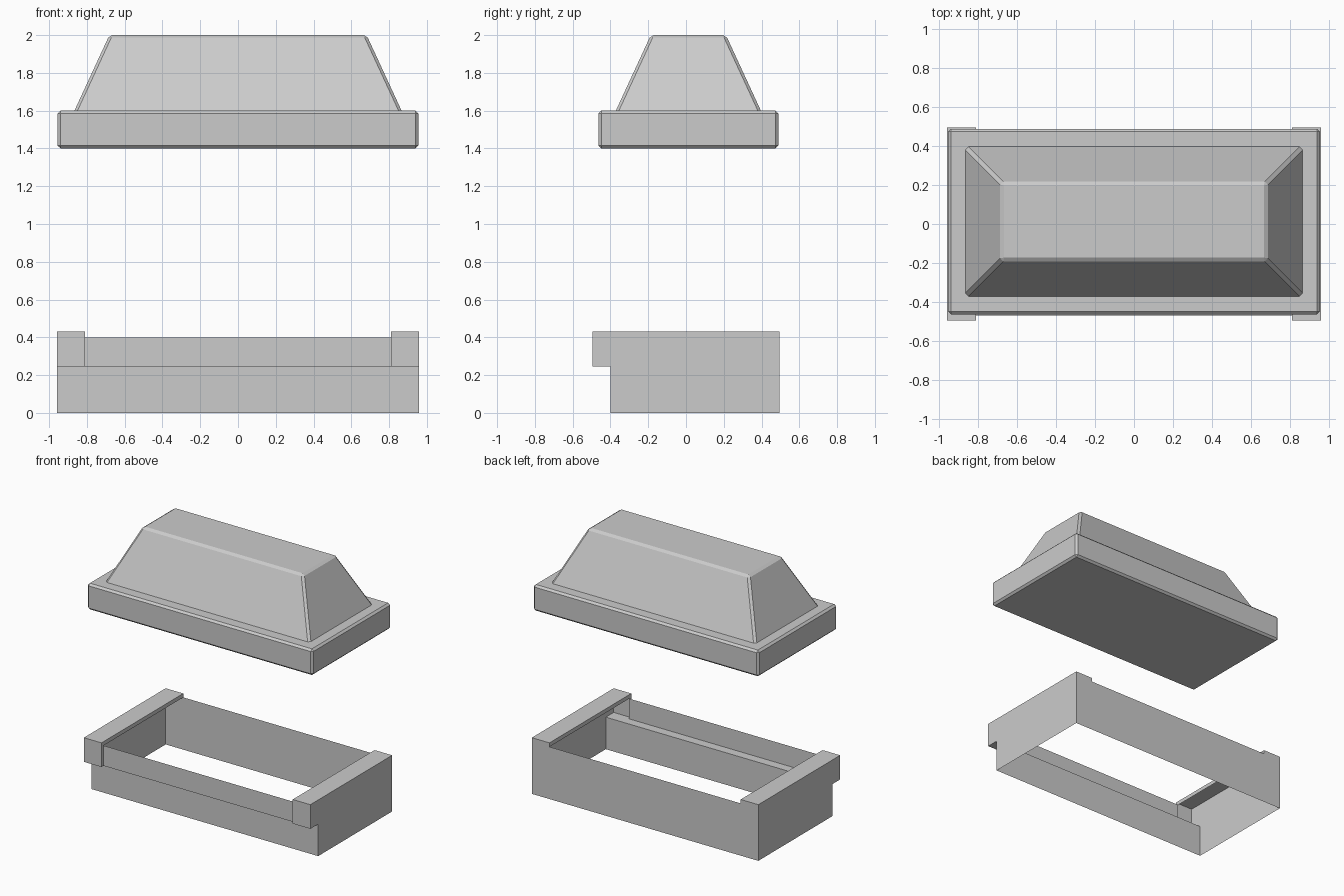
import bpy, bmesh

if "Cube" in bpy.data.objects:
    bpy.data.objects.remove(bpy.data.objects["Cube"])

CY = 0.0125  # the lid sits slightly back of centre


def finish(bm, name):
    bmesh.ops.remove_doubles(bm, verts=bm.verts, dist=1e-5)
    bmesh.ops.recalc_face_normals(bm, faces=bm.faces)
    mesh = bpy.data.meshes.new(name)
    bm.to_mesh(mesh)
    bm.free()
    obj = bpy.data.objects.new(name, mesh)
    bpy.context.collection.objects.link(obj)
    return obj


def tapered_block(name, low, high, z0, z1, chamfer, closed=True):
    """Block with half sizes low at z0 and high at z1, chamfered edges."""
    bm = bmesh.new()
    bmesh.ops.create_cube(bm, size=2)
    for v in bm.verts:
        hx, hy = high if v.co.z > 0 else low
        v.co = (v.co.x * hx, CY + v.co.y * hy, z1 if v.co.z > 0 else z0)
    if not closed:
        base = [f for f in bm.faces if all(abs(v.co.z - z0) < 1e-5 for v in f.verts)]
        bmesh.ops.delete(bm, geom=base, context='FACES_ONLY')
    edges = [e for e in bm.edges if not e.is_boundary]
    bmesh.ops.bevel(bm, geom=edges, offset=chamfer, segments=1,
                    affect='EDGES', profile=0.5)
    return finish(bm, name)


# Lid: flat slab with a tapered top
tapered_block("lid_slab", (0.955, 0.476), (0.955, 0.476), 1.40, 1.60, 0.015)
tapered_block("lid_top", (0.866, 0.384), (0.681, 0.199), 1.60, 2.00, 0.015, closed=False)

# Base: open thin-walled tray, profiles are (y, z)
XO, XI = 0.959, 0.81
bm = bmesh.new()


def face(points):
    bm.faces.new([bm.verts.new(p) for p in points])


def sweep(profile, x0, x1):
    for (ya, za), (yb, zb) in zip(profile, profile[1:]):
        face([(x0, ya, za), (x1, ya, za), (x1, yb, zb), (x0, yb, zb)])


# long walls between the end caps
sweep([(0.495, 0), (0.495, 0.40)], -XI, XI)
sweep([(-0.40, 0), (-0.40, 0.245), (-0.47, 0.245), (-0.47, 0.40)], -XI, XI)

# raised end caps, end walls and inner steps
cap = [(0.495, 0), (0.495, 0.43), (-0.495, 0.43), (-0.495, 0.245), (-0.40, 0.245), (-0.40, 0)]
step = [(0.495, 0.40), (0.495, 0.43), (-0.495, 0.43), (-0.495, 0.245), (-0.47, 0.245), (-0.47, 0.40)]
for s in (-1, 1):
    sweep(cap, s * XI, s * XO)
    face([(s * XO, y, z) for y, z in cap])
    face([(s * XI, y, z) for y, z in step])
finish(bm, "base_tray")
